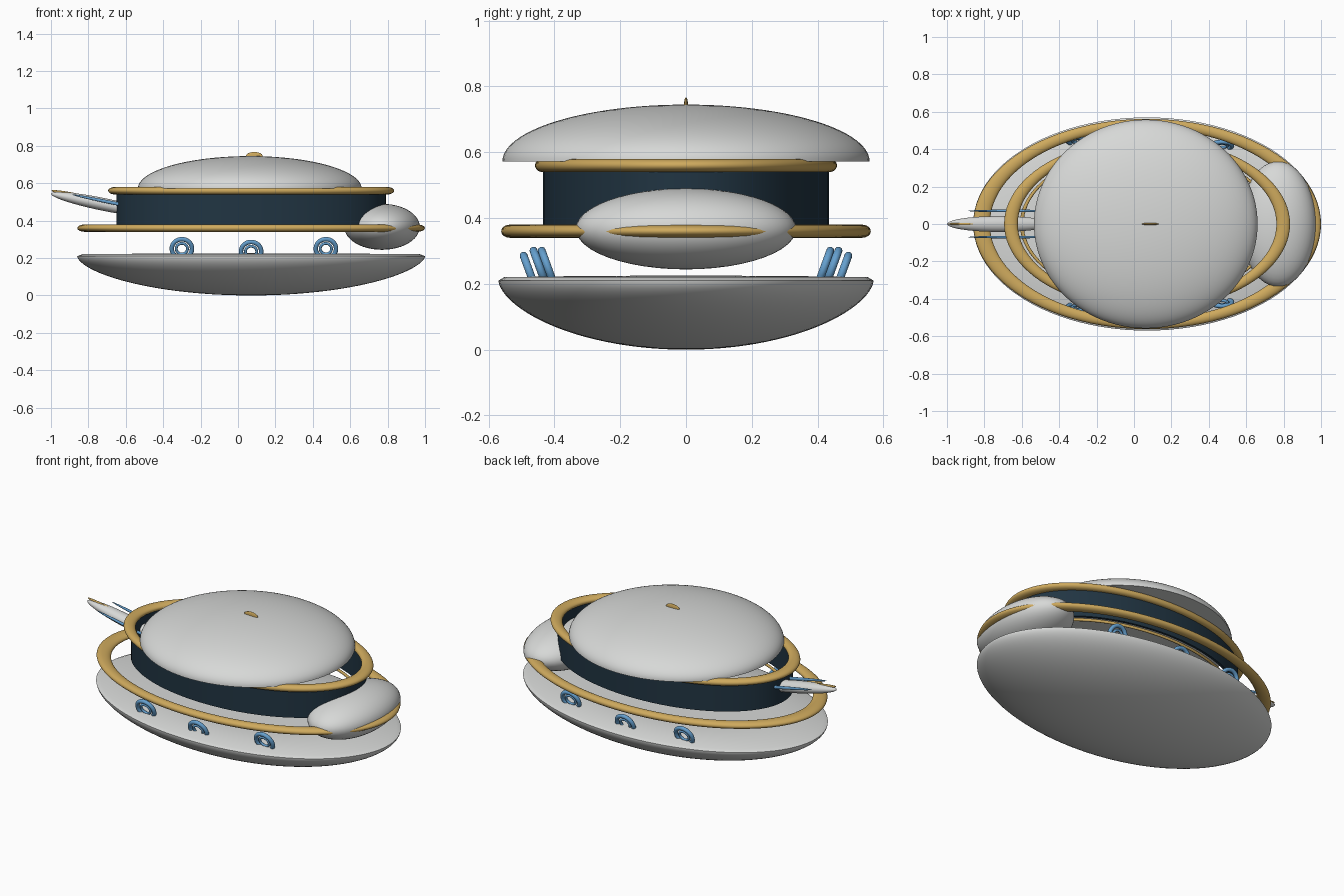
import bpy, bmesh, math
from mathutils import Matrix

if "Cube" in bpy.data.objects:
    bpy.data.objects.remove(bpy.data.objects["Cube"])

CX = 0.07  # shared centre of hull, rings and cabin


def material(name, rgb):
    m = bpy.data.materials.new(name)
    m.use_nodes = True
    m.diffuse_color = (*rgb, 1)
    m.node_tree.nodes["Principled BSDF"].inputs["Base Color"].default_value = (*rgb, 1)
    return m


SHELL = material("pale_grey", (0.68, 0.69, 0.68))
GOLD = material("gold", (0.62, 0.40, 0.11))
NAVY = material("dark_navy", (0.015, 0.035, 0.055))
BLUE = material("sky_blue", (0.13, 0.35, 0.62))


def lathe(name, mat, profile, loc, scale, rot=(0, 0, 0), steps=96, closed=False):
    """Spin a (radius, height) profile round z, then scale, turn and place it."""
    bm = bmesh.new()
    verts = [bm.verts.new((r, 0, z)) for r, z in profile]
    pairs = list(zip(verts, verts[1:]))
    if closed:
        pairs.append((verts[-1], verts[0]))
    edges = [bm.edges.new(p) for p in pairs]
    bmesh.ops.spin(bm, geom=verts + edges, cent=(0, 0, 0), axis=(0, 0, 1),
                   angle=math.tau, steps=steps, use_merge=True)
    bmesh.ops.remove_doubles(bm, verts=bm.verts, dist=1e-4)
    bmesh.ops.transform(bm, matrix=Matrix.Diagonal((*scale, 1)), verts=bm.verts)
    bmesh.ops.recalc_face_normals(bm, faces=bm.faces)
    mesh = bpy.data.meshes.new(name)
    bm.to_mesh(mesh)
    bm.free()
    mesh.materials.append(mat)
    ob = bpy.data.objects.new(name, mesh)
    bpy.context.collection.objects.link(ob)
    ob.location, ob.rotation_euler = loc, rot
    bpy.ops.object.select_all(action="DESELECT")
    ob.select_set(True)
    bpy.context.view_layer.objects.active = ob
    bpy.ops.object.shade_smooth_by_angle(angle=math.radians(40))
    return ob


def arc(start, end, n):
    """Points on a unit arc, angles in degrees from the horizontal."""
    angles = [math.radians(start + (end - start) * i / n) for i in range(n + 1)]
    return [(math.cos(a), math.sin(a)) for a in angles]


def ellipsoid(name, mat, loc, scale, rot=(0, 0, 0)):
    profile = [(abs(r), z) for r, z in arc(-90, 90, 24)]
    return lathe(name, mat, profile, loc, scale, rot, 48)


def ring(name, mat, loc, scale, ratio, rot=(0, 0, 0)):
    """Torus with unit main radius; ratio is the tube radius."""
    tube = [(1 + ratio * c, ratio * s) for c, s in arc(0, 345, 23)]
    return lathe(name, mat, tube, loc, scale, rot, 96, True)


# Boat-like hull with a barely domed deck
bowl = [(abs(r), -abs(z) ** 1.2) for r, z in arc(-90, 0, 28)]
deck = [(0.97, 0.05), (0.6, 0.065), (0, 0.075)]
lathe("hull", SHELL, bowl + deck, (CX, 0, 0.21), (0.93, 0.57, 0.21))

# Open oval cabin wall
wall = [(1, 0), (1, 1), (0.97, 1), (0.97, 0)]
lathe("cabin_wall", NAVY, wall, (CX, 0, 0.38), (0.72, 0.435, 0.18), closed=True)

# Gold rails
ring("lower_rail", GOLD, (CX, 0, 0.36), (0.885, 0.535, 0.4), 0.05)
ring("upper_rail", GOLD, (CX, 0, 0.56), (0.728, 0.437, 0.4), 0.05)
ring("inner_rail", GOLD, (CX, 0, 0.38), (0.67, 0.40, 0.6), 0.015)

# Roof dome and its crest
dome = [(0, 0)] + [(abs(r), z) for r, z in arc(0, 90, 28)]
lathe("roof_dome", SHELL, dome, (0.063, 0, 0.572), (0.598, 0.558, 0.173))
ellipsoid("roof_crest", GOLD, (0.087, 0, 0.745), (0.045, 0.006, 0.022))

# Bulging pod on the left end
ellipsoid("end_pod", SHELL, (0.77, 0, 0.367), (0.202, 0.335, 0.123))

# Raised tail with a gold ridge and thin blue side rods
TILT = (0, math.radians(11.5), 0)
ellipsoid("tail", SHELL, (-0.72, 0, 0.487), (0.285, 0.042, 0.034), TILT)
ellipsoid("tail_ridge", GOLD, (-0.87, 0, 0.535), (0.13, 0.008, 0.012), TILT)
for side, y in (("left", 0.07), ("right", -0.07)):
    ellipsoid(f"tail_rod_{side}", BLUE, (-0.66, y, 0.493), (0.23, 0.007, 0.009), TILT)

# Leaning portholes along both sides of the deck
LEAN = math.radians(20)
for side, s in (("front", -1), ("back", 1)):
    for i, (x, y, z) in enumerate(((-0.30, 0.445, 0.25), (0.07, 0.475, 0.235), (0.47, 0.42, 0.25))):
        rot = (s * (math.pi / 2 - LEAN), 0, 0)
        ring(f"porthole_rim_{side}_{i}", BLUE, (x, s * y, z), (0.054,) * 3, 0.22, rot)
        ring(f"porthole_inner_{side}_{i}", BLUE, (x, s * y, z), (0.03,) * 3, 0.25, rot)
